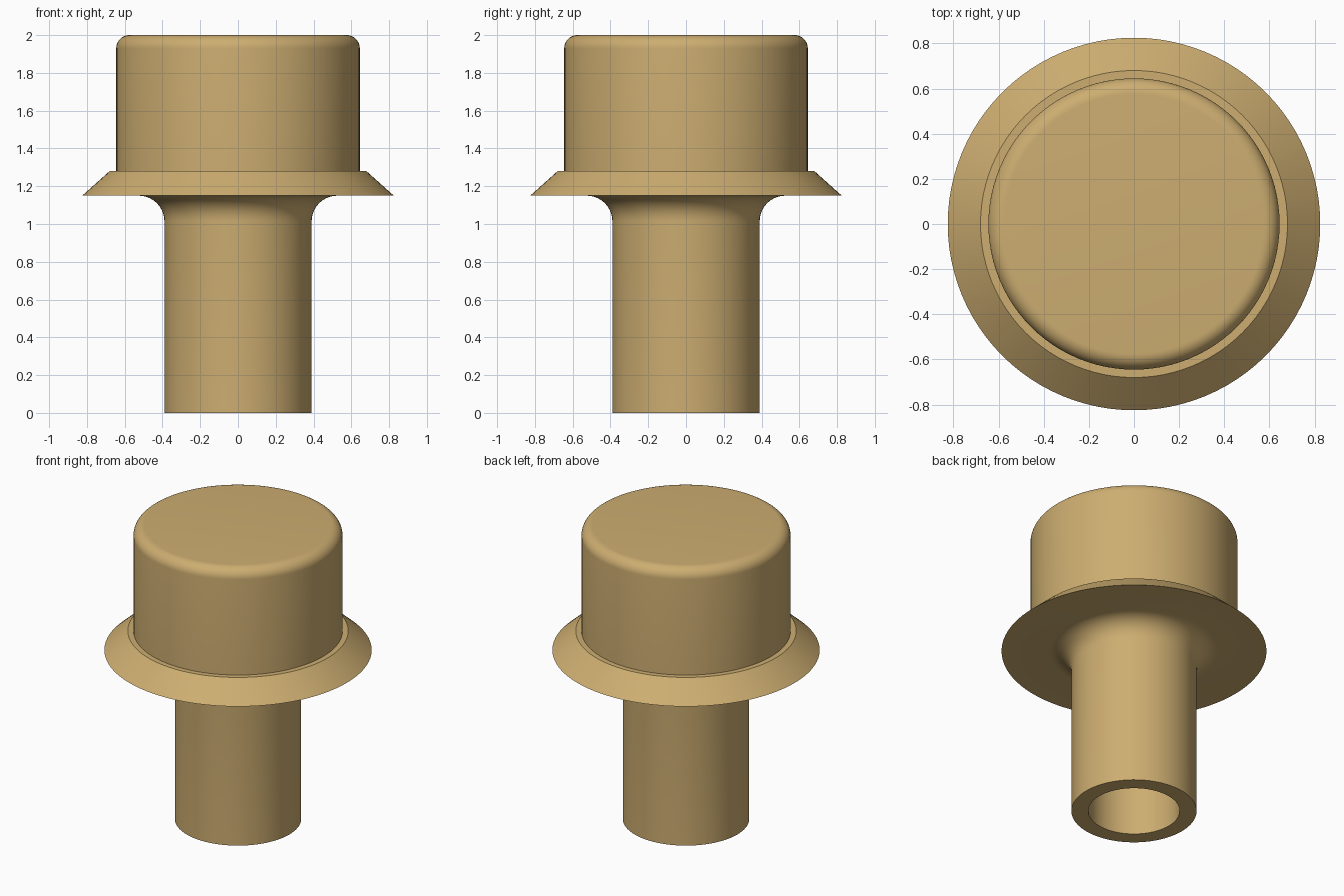
import bpy, bmesh, math

if "Cube" in bpy.data.objects:
    bpy.data.objects.remove(bpy.data.objects["Cube"])

SEGMENTS = 96

brass = bpy.data.materials.new("warm_brass")
brass.diffuse_color = (0.61, 0.42, 0.165, 1)
brass.use_nodes = True
brass.node_tree.nodes["Principled BSDF"].inputs["Base Color"].default_value = brass.diffuse_color


def arc(cx, cz, r, start, end, steps=10):
    """Points of a circular arc in the (radius, height) plane, angles in degrees."""
    angles = [math.radians(start + (end - start) * i / steps) for i in range(steps + 1)]
    return [(cx + r * math.cos(a), cz + r * math.sin(a)) for a in angles]


def lathe(name, profile):
    """Spin a (radius, height) profile round the z axis."""
    bm = bmesh.new()
    verts = [bm.verts.new((r, 0, z)) for r, z in profile]
    edges = [bm.edges.new(pair) for pair in zip(verts, verts[1:])]
    bmesh.ops.spin(bm, geom=verts + edges, cent=(0, 0, 0), axis=(0, 0, 1),
                   angle=math.tau, steps=SEGMENTS, use_duplicate=False)
    bmesh.ops.remove_doubles(bm, verts=bm.verts, dist=1e-5)
    bmesh.ops.recalc_face_normals(bm, faces=bm.faces)
    mesh = bpy.data.meshes.new(name)
    bm.to_mesh(mesh)
    bm.free()
    mesh.materials.append(brass)
    obj = bpy.data.objects.new(name, mesh)
    bpy.context.collection.objects.link(obj)
    bpy.ops.object.select_all(action='DESELECT')
    obj.select_set(True)
    bpy.context.view_layer.objects.active = obj
    bpy.ops.object.shade_smooth_by_angle(angle=math.radians(30))
    return obj


# One turned piece: blind bore, stem, fillet, bevelled flange, rounded head
profile = [(0, 1.15), (0.285, 1.15), (0.285, 0), (0.39, 0)]
profile += arc(0.525, 1.015, 0.135, 180, 90)            # fillet under the flange
profile += [(0.825, 1.15), (0.68, 1.28), (0.645, 1.28)]  # flange
profile += arc(0.575, 1.93, 0.07, 0, 90)                # rounded head rim
profile += [(0, 2.0)]
lathe("flanged_plug", profile)
